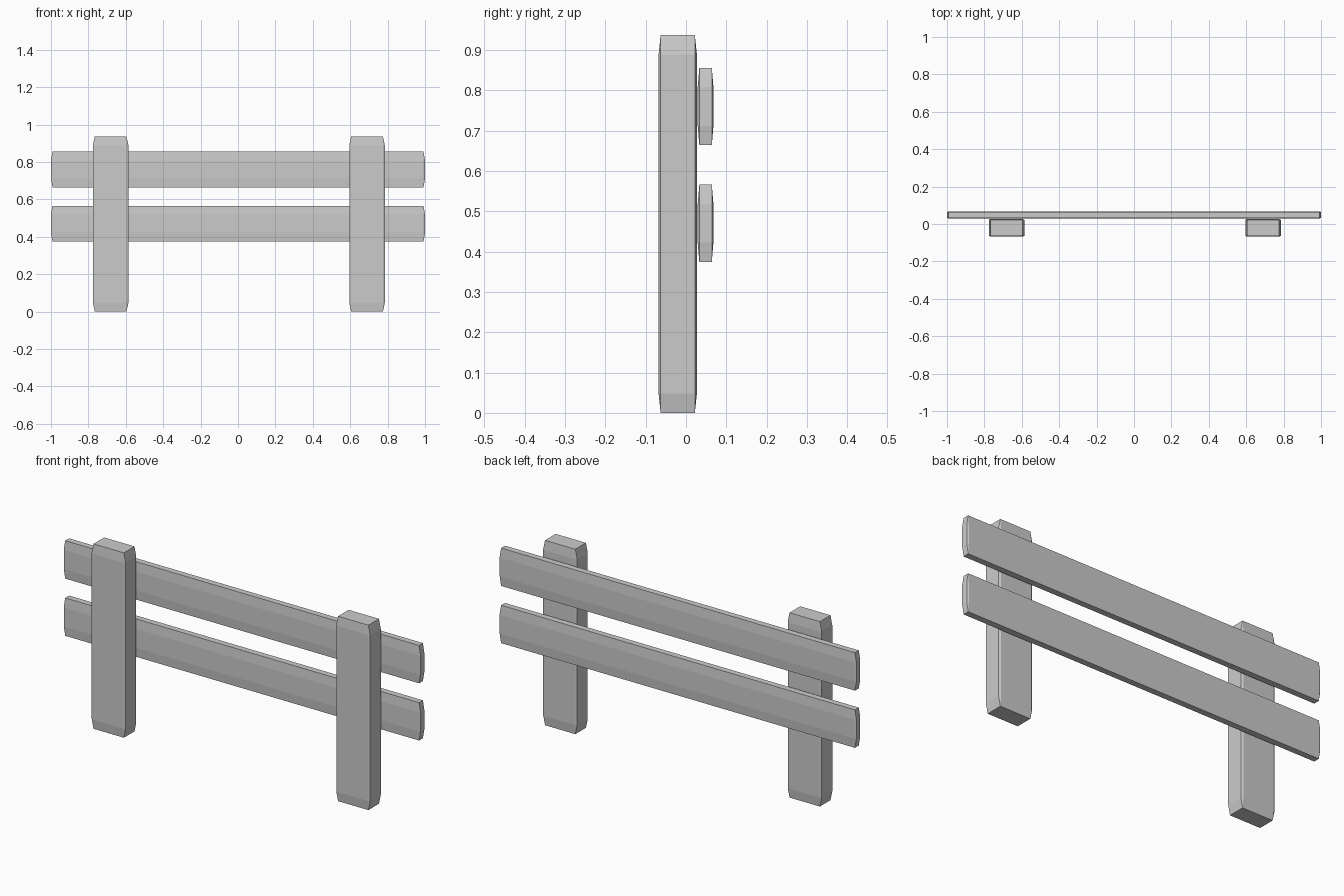
import bpy, bmesh

if "Cube" in bpy.data.objects:
    bpy.data.objects.remove(bpy.data.objects["Cube"])


def board(name, lo, hi, cham):
    """Box between two corners with a different chamfer depth along each axis."""
    bm = bmesh.new()
    bmesh.ops.create_cube(bm, size=1.0)
    bmesh.ops.bevel(bm, geom=bm.edges[:], offset=0.1, segments=1,
                    profile=0.5, affect='EDGES')
    for v in bm.verts:
        for i in range(3):
            c, h = (lo[i] + hi[i]) / 2, (hi[i] - lo[i]) / 2
            # outer layer goes to the full size, inner layer to the chamfer line
            size = h if abs(v.co[i]) > 0.45 else h - cham[i]
            v.co[i] = c + (size if v.co[i] > 0 else -size)
    bmesh.ops.recalc_face_normals(bm, faces=bm.faces[:])
    mesh = bpy.data.meshes.new(name)
    bm.to_mesh(mesh)
    bm.free()
    obj = bpy.data.objects.new(name, mesh)
    bpy.context.collection.objects.link(obj)
    return obj


# Upright posts
for side, x in (("left", -0.681), ("right", 0.69)):
    board(f"{side}_post", (x - 0.095, -0.068, 0.0), (x + 0.095, 0.027, 0.937),
          (0.010, 0.005, 0.048))

# Horizontal rails on the back of the posts
for level, z in (("lower", 0.47), ("upper", 0.76)):
    board(f"{level}_rail", (-1.0, 0.029, z - 0.096), (1.0, 0.068, z + 0.096),
          (0.008, 0.004, 0.048))
